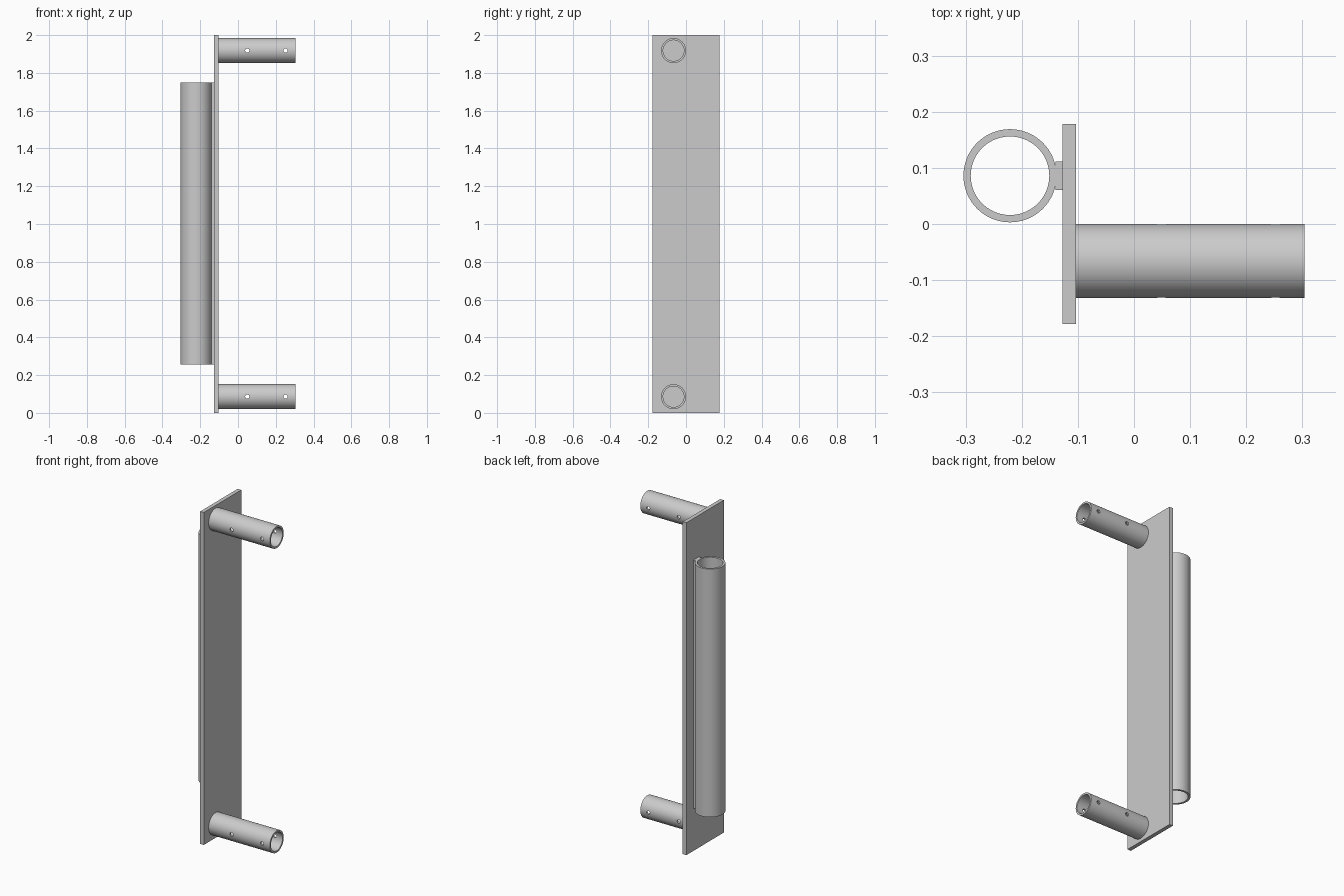
import bpy
import bmesh
from math import pi, radians
from mathutils import Matrix, Vector

default = bpy.data.objects.get("Cube")
if default:
    bpy.data.objects.remove(default, do_unlink=True)

steel = bpy.data.materials.new("grey_steel")
steel.use_nodes = True
GREY = (0.6, 0.6, 0.6, 1)
steel.diffuse_color = GREY
steel.node_tree.nodes["Principled BSDF"].inputs["Base Color"].default_value = GREY


def make_object(name, bm):
    bmesh.ops.recalc_face_normals(bm, faces=bm.faces)
    mesh = bpy.data.meshes.new(name)
    bm.to_mesh(mesh)
    bm.free()
    mesh.materials.append(steel)
    obj = bpy.data.objects.new(name, mesh)
    bpy.context.collection.objects.link(obj)
    return obj


def box(name, low, high):
    low, high = Vector(low), Vector(high)
    bm = bmesh.new()
    bmesh.ops.create_cube(bm, size=1)
    bmesh.ops.scale(bm, vec=high - low, verts=bm.verts)
    bmesh.ops.translate(bm, vec=(low + high) / 2, verts=bm.verts)
    return make_object(name, bm)


def tube(name, base, length, outer, inner, turn=Matrix()):
    """Hollow pipe: a wall section spun around z, then turned and placed."""
    bm = bmesh.new()
    section = [(inner, 0), (outer, 0), (outer, length), (inner, length)]
    verts = [bm.verts.new((r, 0, z)) for r, z in section]
    edges = [bm.edges.new((verts[i], verts[(i + 1) % 4])) for i in range(4)]
    bmesh.ops.spin(bm, geom=verts + edges, cent=(0, 0, 0), axis=(0, 0, 1),
                   angle=2 * pi, steps=72, use_merge=True)
    bmesh.ops.remove_doubles(bm, verts=bm.verts, dist=1e-5)
    bmesh.ops.transform(bm, matrix=Matrix.Translation(base) @ turn, verts=bm.verts)
    return make_object(name, bm)


def smooth(obj):
    bpy.ops.object.select_all(action="DESELECT")
    obj.select_set(True)
    bpy.context.view_layer.objects.active = obj
    bpy.ops.object.shade_smooth_by_angle(angle=radians(30))


def drill(obj, points, radius):
    """Cut round pin holes right through along y."""
    bm = bmesh.new()
    for p in points:
        place = Matrix.Translation(p) @ Matrix.Rotation(pi / 2, 4, "X")
        bmesh.ops.create_cone(bm, cap_ends=True, segments=24, radius1=radius,
                              radius2=radius, depth=0.3, matrix=place)
    cutter = make_object("hole_cutter", bm)
    cutter.hide_render = True
    mod = obj.modifiers.new("pin_holes", "BOOLEAN")
    mod.operation = "DIFFERENCE"
    mod.solver = "EXACT"
    mod.object = cutter
    bpy.context.view_layer.objects.active = obj
    bpy.ops.object.modifier_apply(modifier=mod.name)
    bpy.data.objects.remove(cutter, do_unlink=True)


# Tall flat back plate
box("back_plate", (-0.127, -0.178, 0), (-0.103, 0.178, 2))

# Two drilled pipe arms standing off the plate
along_x = Matrix.Rotation(pi / 2, 4, "Y")
for name, z in (("lower_arm", 0.086), ("upper_arm", 1.918)):
    arm = tube(name, (-0.103, -0.066, z), 0.407, 0.066, 0.055, along_x)
    drill(arm, [(x, -0.066, z) for x in (0.049, 0.252)], 0.011)
    smooth(arm)

# Long upright pipe joined to the plate by a narrow strip
smooth(tube("upright_pipe", (-0.221, 0.086, 0.257), 1.493, 0.083, 0.07))
box("joining_strip", (-0.14, 0.061, 0.257), (-0.127, 0.111, 1.75))
